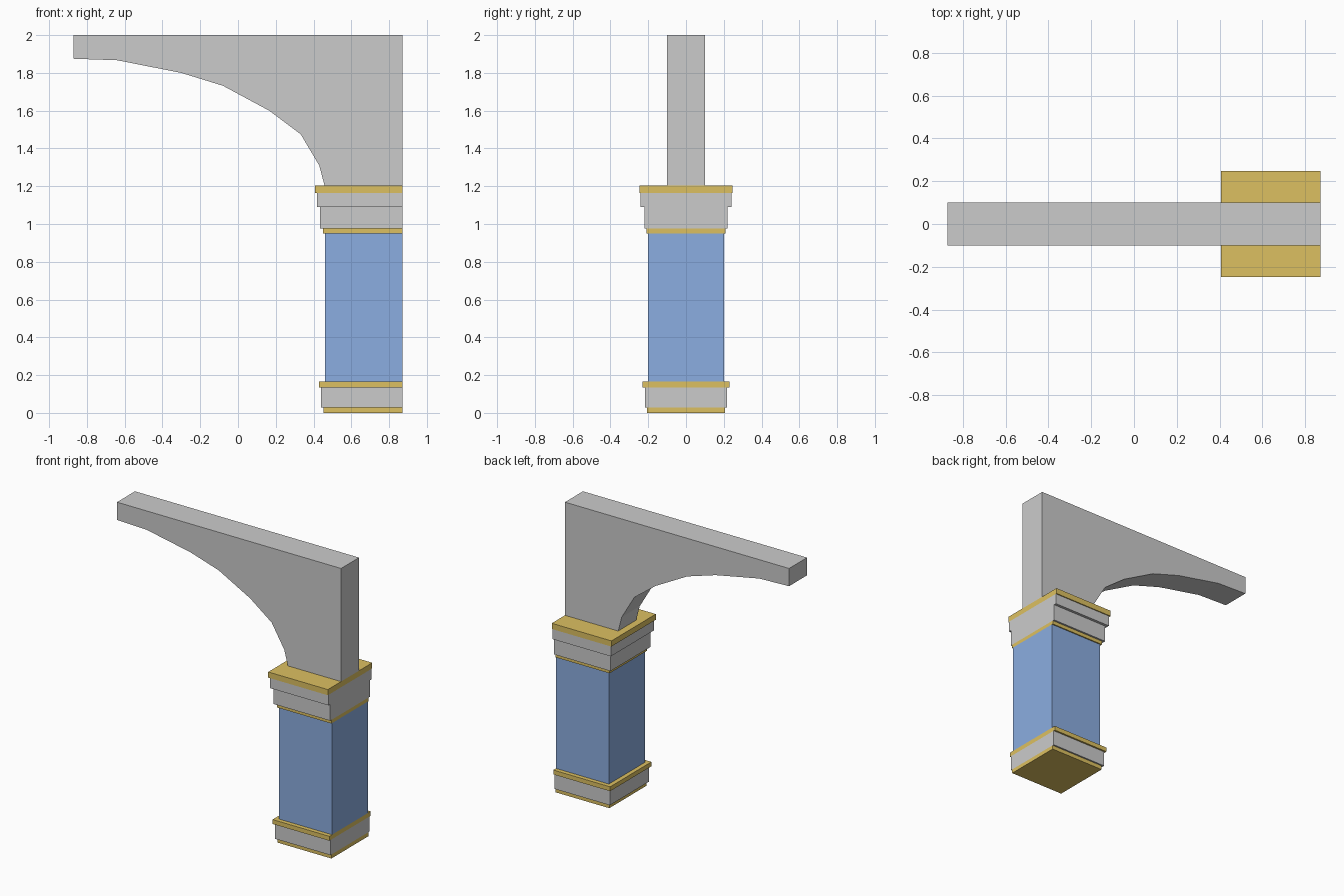
import bpy

if "Cube" in bpy.data.objects:
    bpy.data.objects.remove(bpy.data.objects["Cube"])

RIGHT = 0.872  # all parts end flush on this plane


def material(name, rgb):
    m = bpy.data.materials.new(name)
    m.diffuse_color = (*rgb, 1)
    m.use_nodes = True
    m.node_tree.nodes["Principled BSDF"].inputs["Base Color"].default_value = m.diffuse_color
    return m


gold = material("gold_trim", (0.72, 0.53, 0.12))
blue = material("blue_shaft", (0.26, 0.42, 0.75))


def extrude_y(name, profile, half, mat=None):
    """Extrude an xz outline symmetrically along y."""
    n = len(profile)
    verts = [(x, y, z) for y in (-half, half) for x, z in profile]
    faces = [tuple(range(n)), tuple(reversed(range(n, 2 * n)))]
    faces += [(i, i + n, (i + 1) % n + n, (i + 1) % n) for i in range(n)]
    mesh = bpy.data.meshes.new(name)
    mesh.from_pydata(verts, [], faces)
    ob = bpy.data.objects.new(name, mesh)
    bpy.context.collection.objects.link(ob)
    if mat:
        mesh.materials.append(mat)


# Pilaster layers: name, left x, half depth, bottom z, top z, material
layers = [
    ("base_bottom_trim", 0.452, 0.207, 0.0, 0.028, gold),
    ("base_block", 0.440, 0.218, 0.028, 0.134, None),
    ("base_top_trim", 0.430, 0.230, 0.134, 0.165, gold),
    ("shaft", 0.460, 0.200, 0.165, 0.95, blue),
    ("capital_bottom_trim", 0.449, 0.208, 0.95, 0.975, gold),
    ("capital_lower_block", 0.433, 0.221, 0.975, 1.09, None),
    ("capital_upper_block", 0.417, 0.240, 1.09, 1.164, None),
    ("capital_top_trim", 0.408, 0.247, 1.164, 1.204, gold),
]
for name, left, half, z0, z1, mat in layers:
    extrude_y(name, [(left, z0), (RIGHT, z0), (RIGHT, z1), (left, z1)], half, mat)

# Half arch with faceted curve
arch = [(0.458, 1.204), (RIGHT, 1.204), (RIGHT, 2.0), (-RIGHT, 2.0), (-RIGHT, 1.875),
        (-0.64, 1.867), (-0.30, 1.80), (-0.08, 1.732), (0.165, 1.60),
        (0.332, 1.475), (0.43, 1.31)]
extrude_y("arch_bracket", arch, 0.1)
